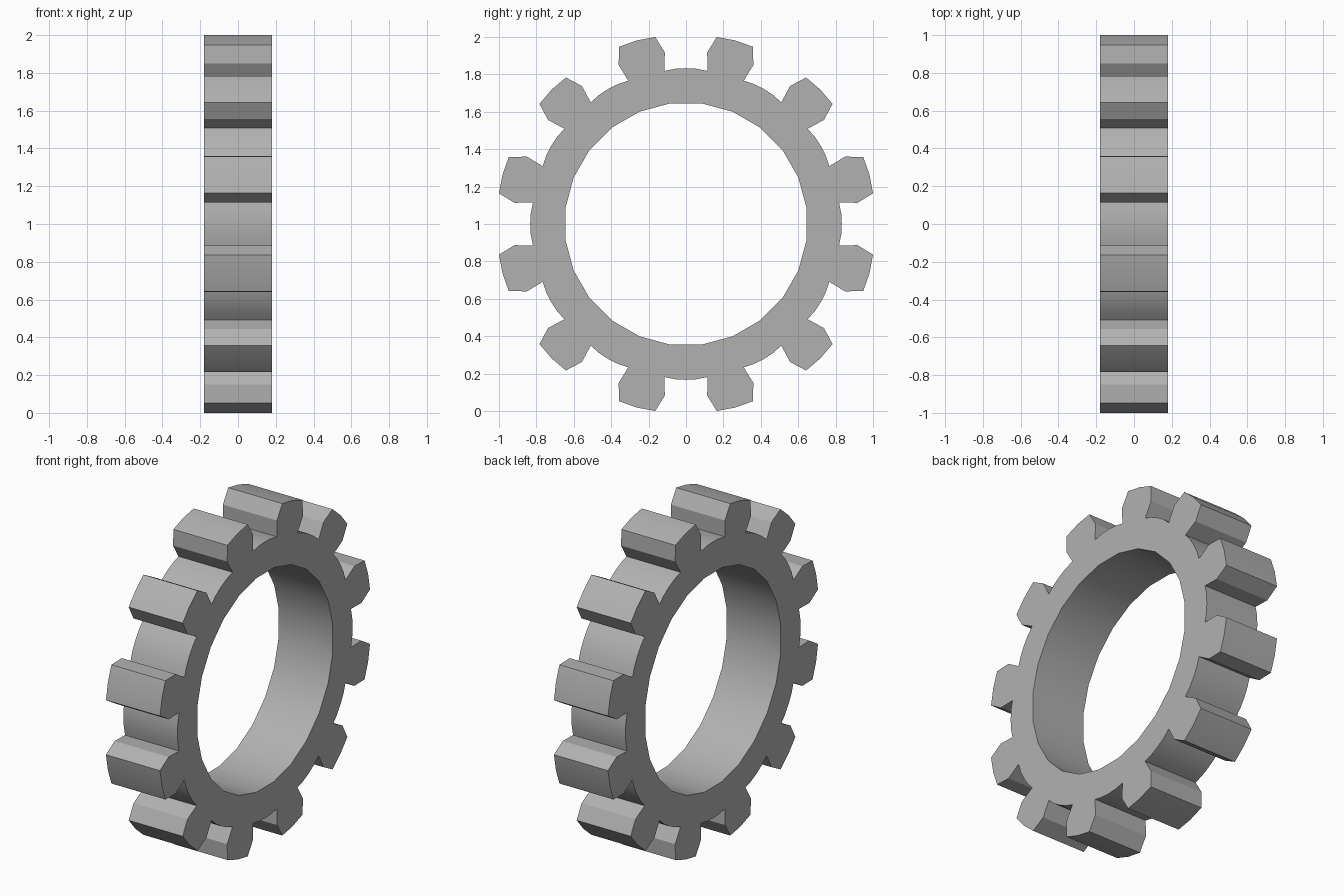
import bpy, bmesh
from math import sin, cos, radians
from mathutils import Vector

if "Cube" in bpy.data.objects:
    bpy.data.objects.remove(bpy.data.objects["Cube"])

TEETH = 12
HALF = 0.18          # half thickness along x
STEP = 360 / TEETH
R_IN = 0.65

bm = bmesh.new()


def place(u, t, deg):
    """Point at radius u and sideways offset t, turned deg from straight up."""
    a = radians(deg)
    return bm.verts.new((-HALF, u * sin(a) + t * cos(a), 1 + u * cos(a) - t * sin(a)))


# Flat gear face, one sector (bore edge, ring, tooth) at a time
for k in range(TEETH):
    a0 = k * STEP
    mid = a0 + STEP / 2
    r_flat = R_IN * cos(radians(STEP / 4))
    bore = [place(r_flat, 0, a0 + STEP), place(R_IN, 0, a0 + STEP * 0.75),
            place(R_IN, 0, a0 + STEP / 4), place(r_flat, 0, a0)]
    root_l, root_r = place(0.82, -0.10, mid), place(0.82, 0.10, mid)
    ring = [place(0.833, 0, a0), place(0.832, 0, a0 + 4), root_l, root_r,
            place(0.832, 0, a0 + STEP - 4), place(0.833, 0, a0 + STEP)]
    bm.faces.new(bore + ring)
    tooth = [(0.915, -0.128), (1.008, -0.10), (1.016, 0), (1.008, 0.10), (0.915, 0.128)]
    bm.faces.new([root_l] + [place(u, t, mid) for u, t in tooth] + [root_r])

bmesh.ops.remove_doubles(bm, verts=bm.verts, dist=0.0005)

# Give the face its thickness
res = bmesh.ops.extrude_face_region(bm, geom=bm.faces[:], use_keep_orig=True)
moved = [g for g in res["geom"] if isinstance(g, bmesh.types.BMVert)]
bmesh.ops.translate(bm, verts=moved, vec=Vector((2 * HALF, 0, 0)))
bmesh.ops.recalc_face_normals(bm, faces=bm.faces)

mesh = bpy.data.meshes.new("gear_ring")
bm.to_mesh(mesh)
bm.free()
gear = bpy.data.objects.new("gear_ring", mesh)
bpy.context.collection.objects.link(gear)

# Dark grey metal
metal = bpy.data.materials.new("dark_grey")
metal.diffuse_color = (0.44, 0.44, 0.44, 1)
metal.use_nodes = True
metal.node_tree.nodes["Principled BSDF"].inputs["Base Color"].default_value = metal.diffuse_color
mesh.materials.append(metal)

bpy.context.view_layer.objects.active = gear
gear.select_set(True)
bpy.ops.object.shade_smooth_by_angle(angle=radians(30))
